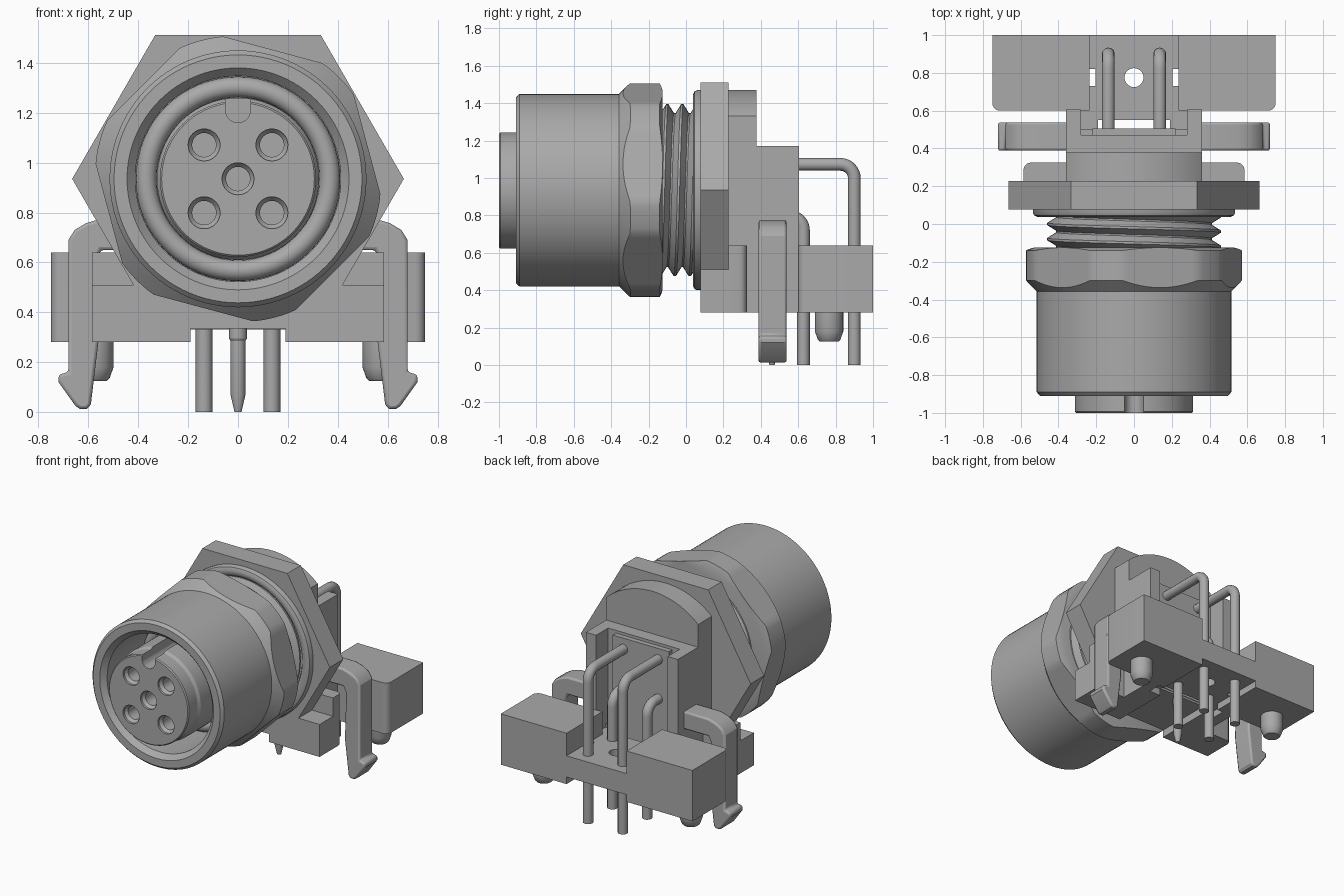
import bpy, bmesh, math
from math import sin, cos, pi, radians
from mathutils import Vector

if "Cube" in bpy.data.objects:
    bpy.data.objects.remove(bpy.data.objects["Cube"])

ZC = 0.935  # height of the connector axis

grey = bpy.data.materials.new("neutral grey")
grey.use_nodes = True
COL = (0.40, 0.40, 0.40, 1)
grey.diffuse_color = COL
grey.node_tree.nodes["Principled BSDF"].inputs["Base Color"].default_value = COL


def finish(bm, name, bevel=None):
    bmesh.ops.recalc_face_normals(bm, faces=bm.faces)
    me = bpy.data.meshes.new(name)
    bm.to_mesh(me)
    bm.free()
    me.materials.append(grey)
    ob = bpy.data.objects.new(name, me)
    bpy.context.collection.objects.link(ob)
    return ob


def smooth(ob):
    bpy.ops.object.select_all(action='DESELECT')
    ob.select_set(True)
    bpy.context.view_layer.objects.active = ob
    bpy.ops.object.shade_smooth_by_angle(angle=radians(30))
    return ob


def lathe(name, profile, n=64, cx=0, cz=ZC, closed=False):
    """Rings of (y, r) about a y axis; an entry may be a function of the angle."""
    bm = bmesh.new()
    rings = []
    for p in profile:
        ring = []
        for i in range(n):
            a = 2 * pi * i / n
            y, r = p(a) if callable(p) else p
            ring.append(bm.verts.new((cx + r * cos(a), y, cz + r * sin(a))))
        rings.append(ring)
    pairs = list(zip(rings, rings[1:])) + ([(rings[-1], rings[0])] if closed else [])
    for A, B in pairs:
        for i in range(n):
            j = (i + 1) % n
            bm.faces.new((A[i], A[j], B[j], B[i]))
    if not closed:
        bm.faces.new(rings[0])
        bm.faces.new(rings[-1])
    return smooth(finish(bm, name))


def prism(name, pts, y0, y1):
    """Extrude an (x, z) outline along y."""
    bm = bmesh.new()
    f = bm.faces.new([bm.verts.new((x, y0, z)) for x, z in pts])
    g = bmesh.ops.extrude_face_region(bm, geom=[f])["geom"]
    bmesh.ops.translate(bm, vec=(0, y1 - y0, 0),
                        verts=[v for v in g if isinstance(v, bmesh.types.BMVert)])
    return finish(bm, name)


def box(name, x, y, z, round_at=None, rad=0.04):
    """Box from ranges; round_at picks vertical edges (by x, y) to round."""
    bm = bmesh.new()
    bmesh.ops.create_cube(bm, size=1)
    for v in bm.verts:
        v.co = [(a[0] + a[1]) / 2 + c * (a[1] - a[0]) for a, c in zip((x, y, z), v.co)]
    if round_at:
        es = [e for e in bm.edges if abs(e.verts[0].co.z - e.verts[1].co.z) > 1e-4
              and round_at(e.verts[0].co.x, e.verts[0].co.y)]
        bmesh.ops.bevel(bm, geom=es, offset=rad, segments=5, affect='EDGES', profile=0.5)
    return smooth(finish(bm, name))


def cut(ob, cutter):
    m = ob.modifiers.new("cut", 'BOOLEAN')
    m.operation, m.object, m.solver = 'DIFFERENCE', cutter, 'EXACT'
    bpy.ops.object.select_all(action='DESELECT')
    ob.select_set(True)
    bpy.context.view_layer.objects.active = ob
    bpy.ops.object.modifier_apply(modifier="cut")
    bpy.data.objects.remove(cutter)
    smooth(ob)


def turned_z(name, x, y, profile, n=32):
    """Upright turned part from (z, r) rings."""
    bm = bmesh.new()
    rings = [[bm.verts.new((x + r * cos(2 * pi * i / n), y + r * sin(2 * pi * i / n), z))
              for i in range(n)] for z, r in profile]
    for A, B in zip(rings, rings[1:]):
        for i in range(n):
            bm.faces.new((A[i], A[i - 1], B[i - 1], B[i]))
    bm.faces.new(rings[0])
    bm.faces.new(rings[-1])
    return smooth(finish(bm, name))


def hexagon(r, turn=0):
    return [(r * cos(radians(60 * k + turn)), ZC + r * sin(radians(60 * k + turn))) for k in range(6)]


# Coupling sleeve, open at the front
lathe("coupling_sleeve", [(-0.2, 0.5), (-0.2, 0.515), (-0.89, 0.515), (-0.91, 0.497), (-0.91, 0.445),
                          (-0.875, 0.412), (-0.45, 0.412), (-0.45, 0.2)], 96)

# Hex grip with turned-down corners
def nut_r(a):
    d = (math.degrees(a) - 15 + 30) % 60 - 30
    return min(0.575, 0.536 / cos(radians(d)))

lathe("hex_grip", [(-0.36, 0.513),
                   lambda a: (-0.36 + (nut_r(a) - 0.513), nut_r(a)),
                   lambda a: (-0.125 - 0.4 * (nut_r(a) - 0.536), nut_r(a)),
                   (-0.125, 0.53)], 120)

# Sealing ring in the gap around the insert
lathe("inner_seal", [(-0.47 + 0.042 * sin(2 * pi * k / 16), 0.368 + 0.042 * cos(2 * pi * k / 16))
                     for k in range(16)], 64, closed=True)

# Socket insert with five contacts and a key slot
insert = lathe("socket_insert", [(-0.4, 0.325), (-0.88, 0.325), (-0.9, 0.313), (-0.993, 0.313), (-1.0, 0.306)], 96)
contacts = [(0, 0)] + [(sx * 0.136, sz * 0.136) for sx in (-1, 1) for sz in (-1, 1)]
for x, z in contacts:
    cut(insert, lathe("cutter", [(-1.05, 0.064), (-0.985, 0.064), (-0.965, 0.048), (-0.7, 0.048)], 32, x, ZC + z))
slot = [(0.05, 1.32), (-0.05, 1.32)] + [(-0.05 * cos(pi * k / 12), 1.21 - 0.05 * sin(pi * k / 12)) for k in range(13)]
cut(insert, prism("cutter", slot, -1.1, -0.55))

# Threaded neck: core plus helical V ridge
lathe("neck_core", [(-0.3, 0.412), (0.1, 0.412)])
bm = bmesh.new()
PITCH, N, TURNS = 0.08, 64, 3.5
rows = []
for i in range(int(N * TURNS) + 1):
    a = 2 * pi * i / N
    y = -0.2 + PITCH * i / N
    rows.append([bm.verts.new((r * cos(a), y + dy, ZC + r * sin(a)))
                 for dy, r in ((-0.04, 0.405), (-0.006, 0.46), (0.006, 0.46), (0.04, 0.405))])
for A, B in zip(rows, rows[1:]):
    for k in range(3):
        bm.faces.new((A[k], A[k + 1], B[k + 1], B[k]))
smooth(finish(bm, "thread"))

# Flange seal, hex flange and the round shoulder behind it
lathe("flange_seal", [(0.1, 0.535), (0.06, 0.535), (0.045, 0.528), (0.037, 0.51),
                      (0.037, 0.49), (0.045, 0.472), (0.06, 0.46), (0.1, 0.46)], 96)
r6 = 0.665
low = r6 - (ZC - 0.5) / math.sqrt(3)
prism("hex_flange", [(low, 0.5)] + hexagon(r6)[:4] + [(-low, 0.5)], 0.077, 0.227)
t0 = math.acos(0.36 / 0.535)
arc = [(0.535 * cos(t0 + (pi - 2 * t0) * k / 24), ZC + 0.535 * sin(t0 + (pi - 2 * t0) * k / 24)) for k in range(25)]
smooth(prism("round_shoulder", [(0.36, 0.64)] + arc + [(-0.36, 0.64)], 0.2, 0.378))

# Housing: foot with a channel below, back wall and side posts
foot = [(0.585, 0.28), (0.585, 0.51), (-0.585, 0.51), (-0.585, 0.28),
        (-0.19, 0.28), (-0.19, 0.35), (0.19, 0.35), (0.19, 0.28)]
prism("front_foot", foot, 0.077, 0.24)
box("foot_step", (-0.585, 0.585), (0.227, 0.325), (0.35, 0.64), lambda x, y: y > 0.3)
for s in (-1, 1):
    box("foot_pad", sorted((s * 0.19, s * 0.585)), (0.227, 0.325), (0.28, 0.36),
        lambda x, y: y > 0.3 and abs(x) > 0.5)
box("back_wall", (-0.3, 0.3), (0.3, 0.47), (0.35, 1.17))
box("wall_boss", (-0.22, 0.22), (0.46, 0.505), (0.35, 1.15))
box("channel_plate", (-0.19, 0.19), (0.08, 0.5), (0.335, 0.355))

# Mirrored parts: post, mounting block, peg and snap latch
latch = [(0.34, 0.65), (0.34, 0.775), (0.55, 0.775), (0.61, 0.757), (0.655, 0.73), (0.68, 0.69),
         (0.68, 0.16), (0.72, 0.15), (0.72, 0.12), (0.652, 0.025), (0.635, 0.013), (0.605, 0.013),
         (0.59, 0.03), (0.56, 0.28), (0.57, 0.61), (0.55, 0.65)]
for s, side in ((1, "left"), (-1, "right")):
    box(side + "_post", sorted((s * 0.28, s * 0.36)), (0.3, 0.605), (0.28, 1.17))
    box(side + "_lower_wall", sorted((s * 0.19, s * 0.30)), (0.3, 0.5), (0.28, 0.5))
    box(side + "_block", sorted((s * 0.235, s * 0.75)), (0.6, 1.0), (0.28, 0.64),
        lambda x, y: y < 0.7 and abs(x) > 0.5)
    turned_z(side + "_peg", s * 0.575, 0.765, [(0.3, 0.076), (0.18, 0.076), (0.135, 0.06), (0.125, 0.05)])
    arm = prism(side + "_latch", [(s * x, z) for x, z in latch], 0.388, 0.538)
    b = arm.modifiers.new("rounding", 'BEVEL')
    b.width, b.segments, b.limit_method, b.angle_limit = 0.012, 2, 'ANGLE', radians(50)
    smooth(arm)

# Pin guide plate between the blocks
guide = box("pin_guide", (-0.24, 0.24), (0.55, 1.0), (0.33, 0.48))
cut(guide, turned_z("cutter", 0, 0.775, [(0.2, 0.05), (0.6, 0.05)]))
for s in (-1, 1):
    cut(guide, box("cutter", sorted((s * 0.205, s * 0.26)), (0.73, 0.82), (0.2, 0.6)))
    box("guide_link", sorted((s * 0.19, s * 0.3)), (0.45, 0.62), (0.33, 0.48))

# Bent contact pins, two rows
def pin(name, x, y, z, r=0.034, bend=0.075):
    pts = [(x, 0.4, z)]
    for k in range(9):
        a = pi / 2 * k / 8
        pts.append((x, y - bend + bend * sin(a), z - bend + bend * cos(a)))
    pts.append((x, y, 0))
    cu = bpy.data.curves.new(name, 'CURVE')
    cu.dimensions = '3D'
    cu.bevel_depth, cu.bevel_resolution, cu.use_fill_caps = r, 4, True
    sp = cu.splines.new('POLY')
    sp.points.add(len(pts) - 1)
    for p, c in zip(sp.points, pts):
        p.co = (*c, 1)
    cu.materials.append(grey)
    bpy.context.collection.objects.link(bpy.data.objects.new(name, cu))

for s, side in ((1, "left"), (-1, "right")):
    pin(side + "_upper_pin", s * 0.136, 0.9, 1.073)
    pin(side + "_lower_pin", s * 0.136, 0.628, 0.795)

# Straight centre pin with a tapered tip
turned_z("centre_pin", 0, 0.46, [(0.4, 0.036), (0.295, 0.036), (0.285, 0.03), (0.07, 0.03), (0.0, 0.014)], 24)
